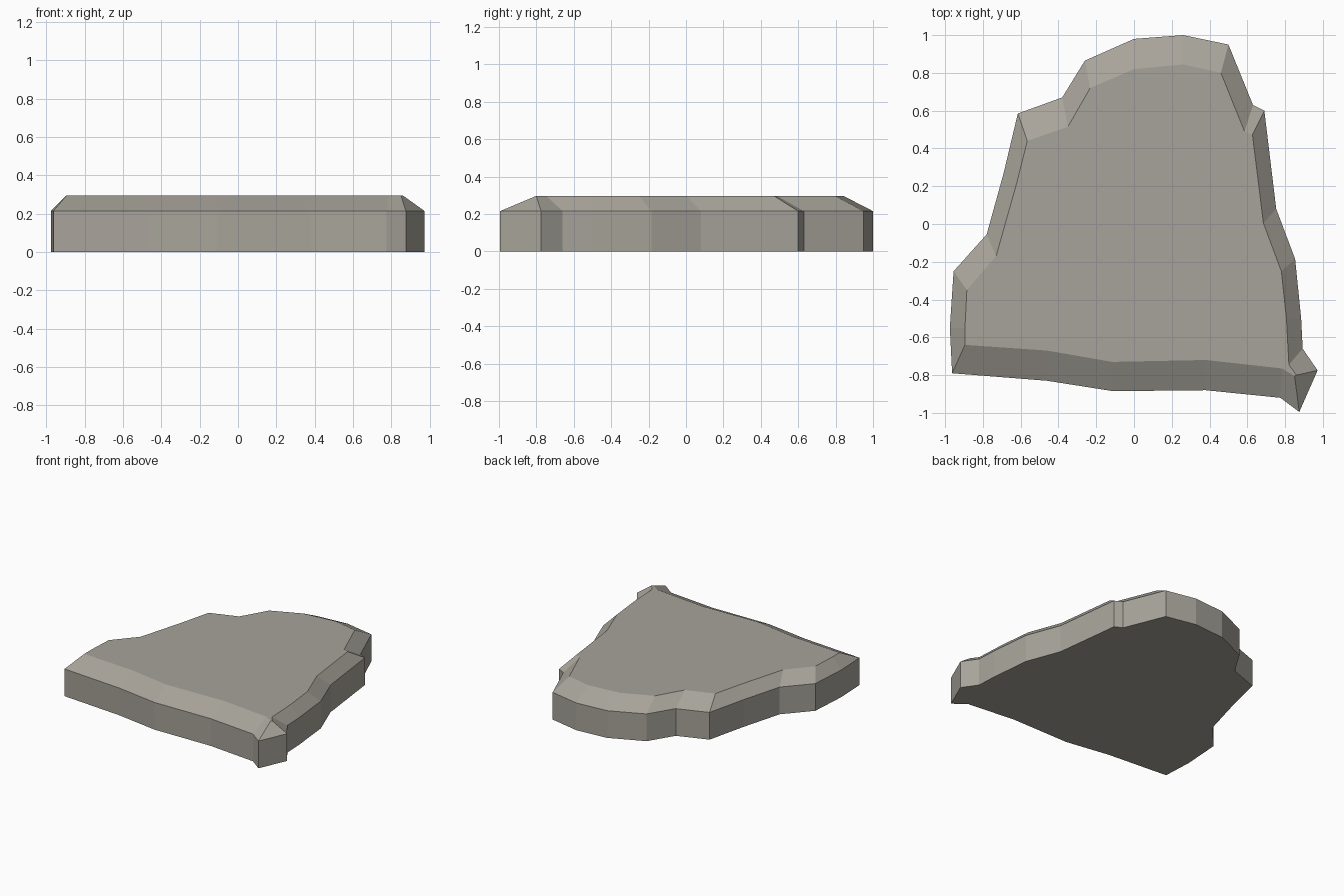
import bpy, bmesh

BEVEL_Z, TOP_Z = 0.215, 0.295

# Outline clockwise from the back: outer x, y, then the matching top-rim x, y
PROFILE = [
    (0.00, 0.98, 0.00, 0.82), (0.26, 1.00, 0.26, 0.845), (0.50, 0.95, 0.46, 0.80),
    (0.63, 0.63, 0.585, 0.49), (0.69, 0.60, 0.627, 0.473), (0.753, 0.08, 0.685, 0.005),
    (0.853, -0.185, 0.78, -0.25), (0.885, -0.50, 0.807, -0.50), (0.893, -0.66, 0.82, -0.745),
    (0.972, -0.775, 0.86, -0.80), (0.875, -0.995, 0.85, -0.805), (0.775, -0.92, 0.785, -0.765),
    (0.38, -0.88, 0.38, -0.72), (-0.11, -0.885, -0.115, -0.73), (-0.46, -0.83, -0.46, -0.67),
    (-0.963, -0.79, -0.895, -0.64), (-0.975, -0.55, -0.895, -0.55), (-0.955, -0.25, -0.885, -0.35),
    (-0.78, -0.055, -0.73, -0.17), (-0.69, 0.27, -0.62, 0.22), (-0.615, 0.585, -0.565, 0.44),
    (-0.38, 0.67, -0.35, 0.515), (-0.26, 0.865, -0.232, 0.72),
]

# Rock slab: vertical wall, chipped bevel and flat top joined from three rings
bm = bmesh.new()
rings = [
    [bm.verts.new((p[0], p[1], 0)) for p in PROFILE],
    [bm.verts.new((p[0], p[1], BEVEL_Z)) for p in PROFILE],
    [bm.verts.new((p[2], p[3], TOP_Z)) for p in PROFILE],
]
n = len(PROFILE)
for low, high in zip(rings, rings[1:]):
    for i in range(n):
        j = (i + 1) % n
        bm.faces.new((low[j], low[i], high[i], high[j]))
bm.faces.new(rings[0])
bm.faces.new(rings[-1][::-1])
bmesh.ops.recalc_face_normals(bm, faces=bm.faces)

mesh = bpy.data.meshes.new("stone_slab")
bm.to_mesh(mesh)
bm.free()

stone = bpy.data.materials.new("warm grey stone")
stone.diffuse_color = (0.39, 0.37, 0.325, 1)
mesh.materials.append(stone)
bpy.context.collection.objects.link(bpy.data.objects.new("stone_slab", mesh))
